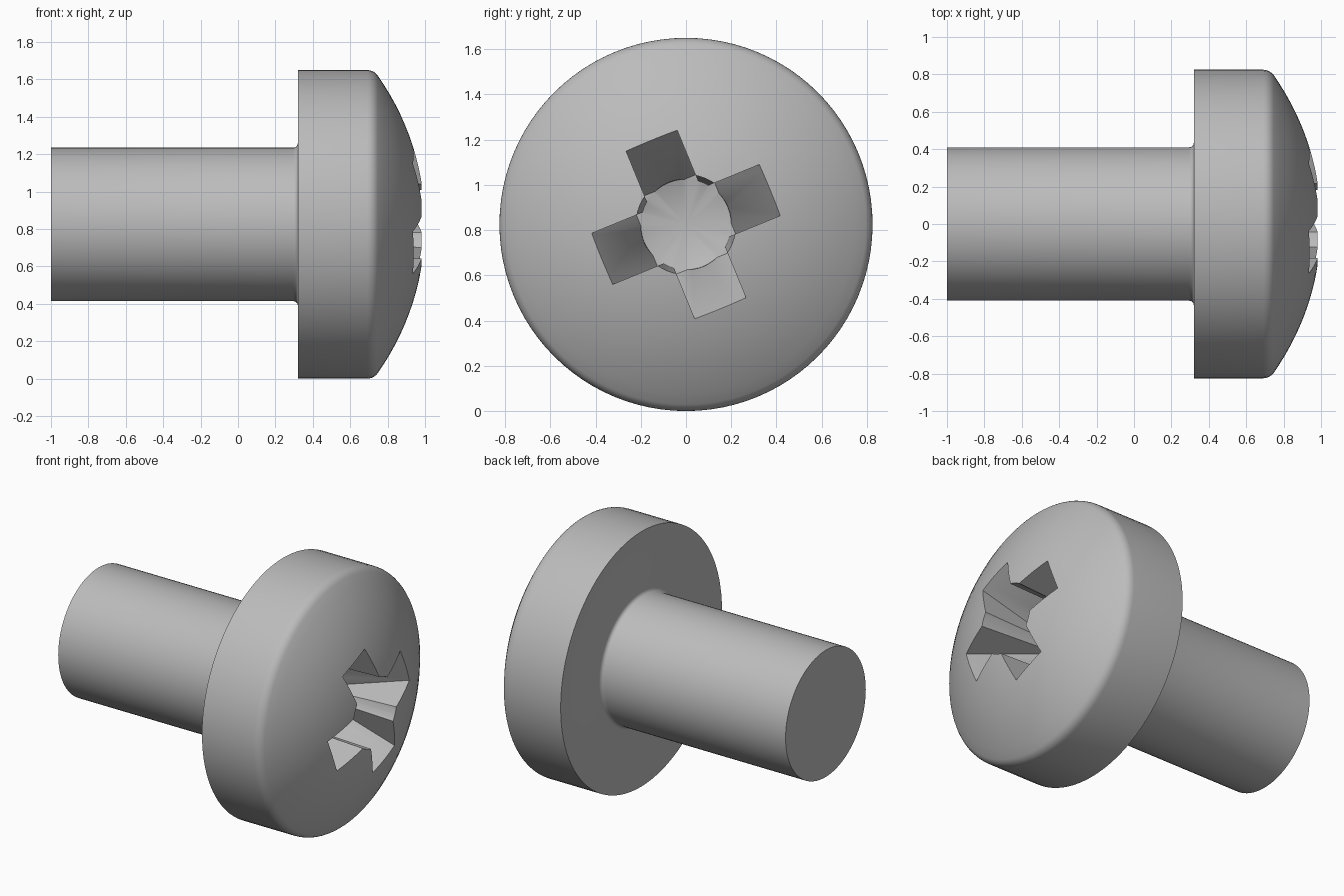
import bpy, bmesh
from math import sin, cos, pi, radians
from mathutils import Matrix

cube = bpy.data.objects.get("Cube")
if cube:
    bpy.data.objects.remove(cube, do_unlink=True)

HEAD_R, SHANK_R, SEAT_X = 0.825, 0.41, 0.32
SEGMENTS = 96
ARM_ANGLE = radians(22.3)

steel = bpy.data.materials.new("grey steel")
steel.use_nodes = True
colour = (0.5, 0.5, 0.5, 1)
steel.diffuse_color = colour
steel.node_tree.nodes["Principled BSDF"].inputs["Base Color"].default_value = colour


def make_object(name, bm):
    bmesh.ops.recalc_face_normals(bm, faces=bm.faces)
    mesh = bpy.data.meshes.new(name)
    bm.to_mesh(mesh)
    bm.free()
    mesh.materials.append(steel)
    obj = bpy.data.objects.new(name, mesh)
    bpy.context.collection.objects.link(obj)
    obj.location.z = HEAD_R
    return obj


def lathe(name, profile, steps):
    """Turn (x, radius) points around the x axis."""
    bm = bmesh.new()
    verts = [bm.verts.new((x, 0, r)) for x, r in profile]
    edges = [bm.edges.new(pair) for pair in zip(verts, verts[1:])]
    bmesh.ops.spin(bm, geom=verts + edges, cent=(0, 0, 0), axis=(1, 0, 0),
                   angle=2 * pi, steps=steps, use_merge=True)
    bmesh.ops.remove_doubles(bm, verts=bm.verts, dist=1e-5)
    return make_object(name, bm)


def arc(cx, cr, radius, start, end, count):
    angles = [radians(start + (end - start) * i / count) for i in range(count + 1)]
    return [(cx + radius * cos(a), cr + radius * sin(a)) for a in angles]


def slot(name, profile, half_width, angle):
    """Extrude an (x, z) outline across its width, then turn it about x."""
    bm = bmesh.new()
    face = bm.faces.new([bm.verts.new((x, -half_width, z)) for x, z in profile])
    ext = bmesh.ops.extrude_face_region(bm, geom=[face])["geom"]
    moved = [g for g in ext if isinstance(g, bmesh.types.BMVert)]
    bmesh.ops.translate(bm, verts=moved, vec=(0, 2 * half_width, 0))
    bmesh.ops.rotate(bm, verts=bm.verts, matrix=Matrix.Rotation(angle, 3, 'X'))
    return make_object(name, bm)


# Screw body: shank, small root fillet, flat seat, rounded rim and dome
dome_r, dome_angle, rim = 1.375, 35.4, 0.07
profile = [(-1, 0), (-1, SHANK_R)]
profile += arc(SEAT_X - 0.025, SHANK_R + 0.025, 0.025, -90, 0, 4)
profile += [(SEAT_X, HEAD_R)]
profile += arc(0.69, HEAD_R - rim, rim, 90, dome_angle, 5)
profile += arc(1 - dome_r, 0, dome_r, dome_angle, 0, 14)[1:-1] + [(1, 0)]
screw = lathe("screw_body", profile, SEGMENTS)

# Cross recess: two tapered slots and a central well with a conical floor
wedge = [(1.1, 0.478), (0.48, 0.187), (0.48, -0.187), (1.1, -0.478)]
cutters = [slot("recess_slot", wedge, 0.122, ARM_ANGLE + i * pi / 2) for i in range(2)]
cutters.append(lathe("recess_well", [(0.41, 0), (0.48, 0.2), (1.1, 0.226), (1.1, 0)], 48))

bpy.context.view_layer.objects.active = screw
screw.select_set(True)
for cutter in cutters:
    mod = screw.modifiers.new("cut", 'BOOLEAN')
    mod.operation = 'DIFFERENCE'
    mod.solver = 'EXACT'
    mod.object = cutter
    bpy.ops.object.modifier_apply(modifier=mod.name)
for cutter in cutters:
    bpy.data.objects.remove(cutter, do_unlink=True)

bpy.ops.object.shade_smooth_by_angle(angle=radians(30))
